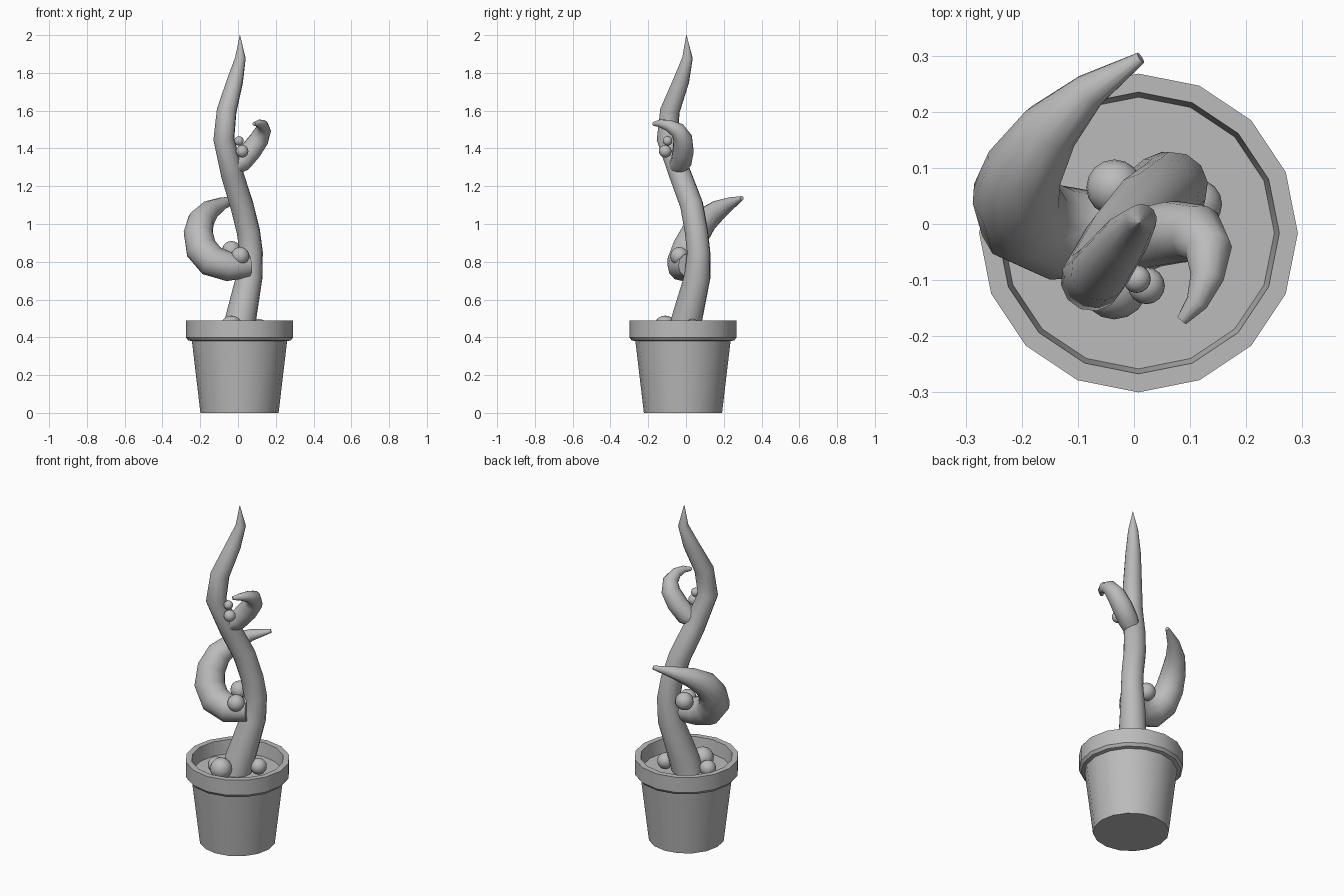
import bpy, bmesh, math

old = bpy.data.objects.get("Cube")
if old:
    bpy.data.objects.remove(old, do_unlink=True)

# One plain grey for everything
GREY = (0.5, 0.5, 0.5, 1)
grey = bpy.data.materials.new("plain grey")
grey.use_nodes = True
grey.diffuse_color = GREY
grey.node_tree.nodes["Principled BSDF"].inputs["Base Color"].default_value = GREY


def finish(obj, angle):
    """Give the object its colour and smooth all but the sharp edges."""
    obj.data.materials.clear()
    obj.data.materials.append(grey)
    bpy.ops.object.select_all(action='DESELECT')
    obj.select_set(True)
    bpy.context.view_layer.objects.active = obj
    bpy.ops.object.shade_smooth_by_angle(angle=math.radians(angle))


def lathe(name, profile, centre, sides):
    """Turn a closed profile of (radius, height) about the upright axis."""
    bm = bmesh.new()
    verts = [bm.verts.new((r, 0, z)) for r, z in profile]
    edges = [bm.edges.new(pair) for pair in zip(verts, verts[1:])]
    bmesh.ops.spin(bm, geom=verts + edges, axis=(0, 0, 1), cent=(0, 0, 0),
                   steps=sides, angle=math.tau)
    bmesh.ops.remove_doubles(bm, verts=bm.verts, dist=0.0005)
    bmesh.ops.recalc_face_normals(bm, faces=bm.faces)
    mesh = bpy.data.meshes.new(name)
    bm.to_mesh(mesh)
    bm.free()
    obj = bpy.data.objects.new(name, mesh)
    obj.location = centre
    bpy.context.collection.objects.link(obj)
    finish(obj, 30)


def tube(name, points):
    """Tapering tube through points of (x, y, z, radius)."""
    curve = bpy.data.curves.new(name, 'CURVE')
    curve.dimensions = '3D'
    curve.bevel_depth = 1
    curve.bevel_resolution = 4
    curve.use_fill_caps = True
    spline = curve.splines.new('POLY')
    spline.points.add(len(points) - 1)
    for p, (x, y, z, r) in zip(spline.points, points):
        p.co = (x, y, z, 1)
        p.radius = r
    obj = bpy.data.objects.new(name, curve)
    bpy.context.collection.objects.link(obj)
    bpy.ops.object.select_all(action='DESELECT')
    obj.select_set(True)
    bpy.context.view_layer.objects.active = obj
    bpy.ops.object.convert(target='MESH')
    finish(bpy.context.object, 50)


def ball(name, x, y, z, r):
    bpy.ops.mesh.primitive_uv_sphere_add(segments=16, ring_count=10, radius=r,
                                         location=(x, y, z))
    bpy.context.object.name = name
    finish(bpy.context.object, 60)


# Pot with thick rim, and the soil inside it
POT = (0.008, -0.016, 0)
lathe("pot", [(0, 0), (0.207, 0), (0.252, 0.38), (0.272, 0.384), (0.284, 0.4),
              (0.284, 0.49), (0.251, 0.49), (0.241, 0.4)], POT, 16)
lathe("soil", [(0, 0.41), (0.244, 0.41)], POT, 16)

# Swaying stem with a pointed tip
tube("stem", [
    (-0.005, -0.01, 0.40, 0.084), (0.015, 0.005, 0.50, 0.082),
    (0.06, 0.06, 0.72, 0.07), (0.07, 0.067, 0.85, 0.062),
    (0.055, 0.055, 0.96, 0.062), (0.02, 0.03, 1.1, 0.062),
    (-0.03, -0.03, 1.26, 0.06), (-0.075, -0.1, 1.45, 0.056),
    (-0.06, -0.085, 1.6, 0.053), (-0.015, -0.025, 1.76, 0.043),
    (0.013, 0.008, 1.88, 0.028), (0.01, 0.002, 2.0, 0.001)])

# Two curling side shoots
tube("lower_shoot", [
    (0.05, 0.02, 0.78, 0.065), (-0.05, -0.02, 0.775, 0.078),
    (-0.14, -0.015, 0.805, 0.085), (-0.195, 0.01, 0.87, 0.085),
    (-0.21, 0.05, 0.95, 0.079), (-0.195, 0.1, 1.02, 0.07),
    (-0.15, 0.17, 1.073, 0.054), (-0.08, 0.237, 1.11, 0.033),
    (0.012, 0.296, 1.137, 0.011)])
tube("upper_shoot", [
    (-0.03, -0.05, 1.30, 0.046), (0.02, -0.025, 1.33, 0.056),
    (0.07, -0.015, 1.39, 0.057), (0.113, -0.017, 1.45, 0.052),
    (0.133, -0.045, 1.497, 0.042), (0.13, -0.095, 1.523, 0.03),
    (0.112, -0.14, 1.533, 0.02), (0.085, -0.172, 1.53, 0.01)])

# Round buds at the shoots, and pebbles on the soil
ball("lower_bud_front", 0.012, -0.035, 0.83, 0.048)
ball("lower_bud_back", -0.035, 0.065, 0.86, 0.05)
ball("upper_bud_large", 0.022, -0.11, 1.385, 0.033)
ball("upper_bud_small", 0.005, -0.098, 1.44, 0.025)
ball("pebble_front", -0.035, -0.11, 0.455, 0.06)
ball("pebble_side", 0.112, 0.035, 0.452, 0.045)
ball("pebble_back", -0.11, -0.05, 0.435, 0.045)
